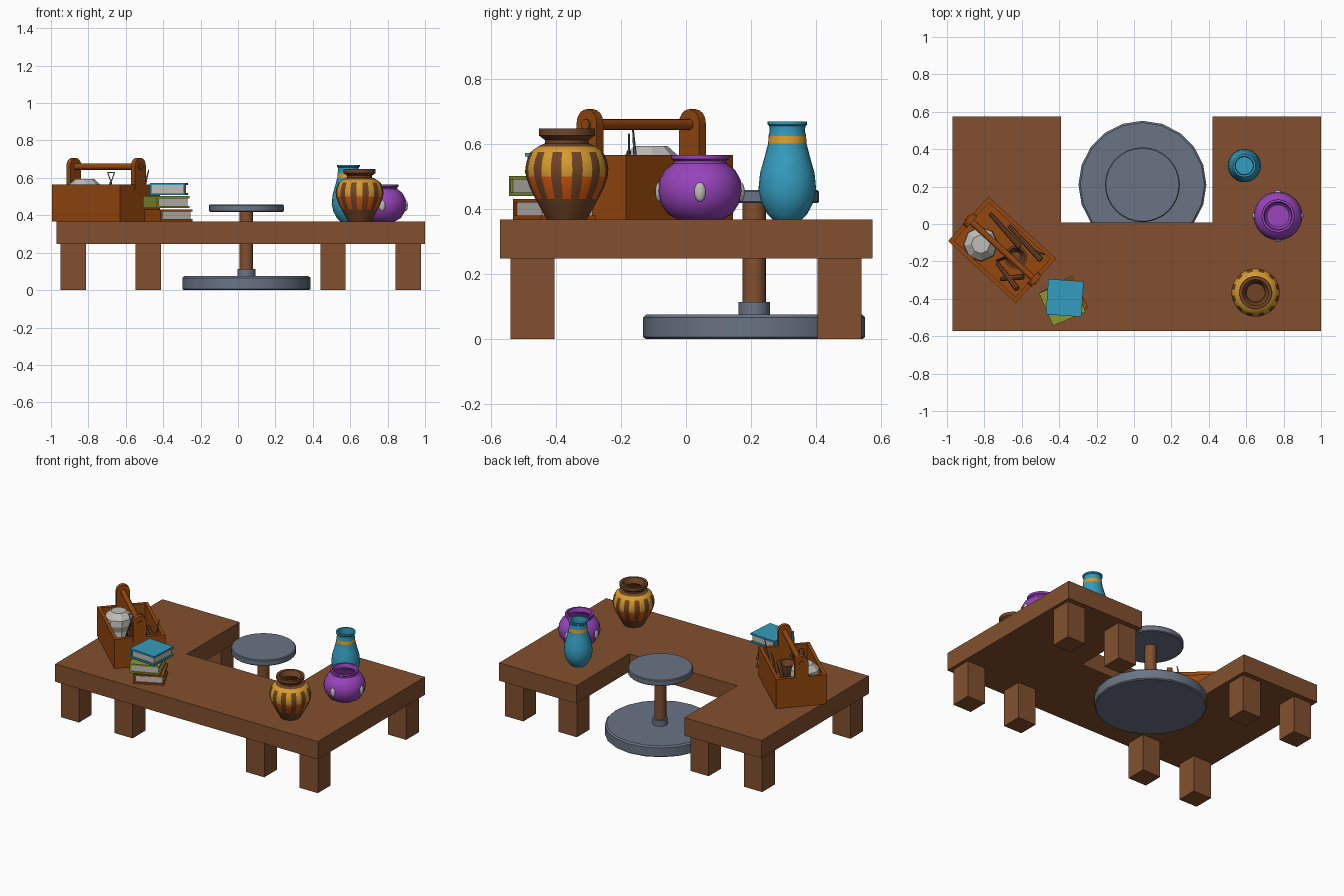
import bpy, bmesh, math
from mathutils import Matrix, Vector

if "Cube" in bpy.data.objects:
    bpy.data.objects.remove(bpy.data.objects["Cube"])

def material(name, r, g, b):
    m = bpy.data.materials.new(name)
    lin = lambda c: (c / 255 / 12.92) if c < 11 else ((c / 255 + 0.055) / 1.055) ** 2.4
    m.diffuse_color = (lin(r), lin(g), lin(b), 1)
    m.use_nodes = True
    m.node_tree.nodes["Principled BSDF"].inputs["Base Color"].default_value = m.diffuse_color
    return m

WOOD = material("table wood", 130, 80, 46)
BOXWOOD = material("orange wood", 150, 72, 14)
METAL = material("slate metal", 106, 116, 132)
CLAY = material("pale clay", 190, 188, 182)
BLUE = material("blue glaze", 52, 156, 190)
YELLOW = material("yellow glaze", 215, 155, 45)
PURPLE = material("purple glaze", 152, 68, 188)
ORANGE = material("orange glaze", 212, 88, 16)
BROWN = material("dark brown", 112, 68, 38)
GREEN = material("green cover", 138, 152, 48)
I = Matrix.Identity(4)

def finish(name, bm, mats, M=I, smooth=False):
    bmesh.ops.recalc_face_normals(bm, faces=bm.faces)
    me = bpy.data.meshes.new(name)
    bm.to_mesh(me)
    bm.free()
    for m in mats:
        me.materials.append(m)
    ob = bpy.data.objects.new(name, me)
    ob.matrix_world = M
    bpy.context.collection.objects.link(ob)
    if smooth:
        bpy.ops.object.select_all(action='DESELECT')
        ob.select_set(True)
        bpy.context.view_layer.objects.active = ob
        bpy.ops.object.shade_smooth_by_angle(angle=math.radians(35))
    return ob

def box(name, lo, hi, mat, M=I):
    bm = bmesh.new()
    bmesh.ops.create_cube(bm, size=1)
    for v in bm.verts:
        v.co = Vector([(a + b) / 2 + c * (b - a) for a, b, c in zip(lo, hi, v.co)])
    return finish(name, bm, [mat], M)

def prism(name, pts, axis, a, b, mat, M=I):
    """Extrude a 2D outline along z or x."""
    bm = bmesh.new()
    put = (lambda p, h: (p[0], p[1], h)) if axis == 'z' else (lambda p, h: (h, p[0], p[1]))
    f = bm.faces.new([bm.verts.new(put(p, a)) for p in pts])
    ext = bmesh.ops.extrude_face_region(bm, geom=[f])
    d = Vector(put((0, 0), b - a))
    bmesh.ops.translate(bm, vec=d, verts=[e for e in ext['geom'] if isinstance(e, bmesh.types.BMVert)])
    return finish(name, bm, [mat], M)

def lathe(name, prof, M, mats, n=24, rule=lambda z, i, r: 0, smooth=True):
    """Spin (radius, z) points; both ends are closed."""
    bm = bmesh.new()
    rings = [[bm.verts.new((r * math.cos(2 * math.pi * i / n), r * math.sin(2 * math.pi * i / n), z))
              for i in range(n)] for r, z in prof]
    for k in range(len(prof) - 1):
        zc, rc = (prof[k][1] + prof[k + 1][1]) / 2, k
        for i in range(n):
            j = (i + 1) % n
            f = bm.faces.new((rings[k][i], rings[k][j], rings[k + 1][j], rings[k + 1][i]))
            f.material_index = rule(zc, i, rc)
    bm.faces.new(rings[0])
    bm.faces.new(rings[-1])
    return finish(name, bm, mats, M, smooth)

def rod(name, a, b, r, mat, M=I, n=10, r2=None):
    a, b = Vector(a), Vector(b)
    R = (b - a).to_track_quat('Z', 'Y').to_matrix().to_4x4()
    L = (b - a).length
    return lathe(name, [(r, 0), (r if r2 is None else r2, L)], M @ Matrix.Translation(a) @ R, [mat], n)

def place(x, y, z=0, deg=0):
    return Matrix.Translation((x, y, z)) @ Matrix.Rotation(math.radians(deg), 4, 'Z')

# U-shaped table top and eight legs
prism("table_top", [(-.97, -.573), (1, -.573), (1, .575), (.42, .575), (.42, .008),
                    (-.39, .008), (-.39, .575), (-.97, .575)], 'z', .247, .368, WOOD)
for i, x in enumerate((-.882, -.48, .508, .91)):
    for side, y in (("front", -.473), ("back", .473)):
        box(f"{side}_leg_{i + 1}", (x - .068, y - .068, 0), (x + .068, y + .068, .25), WOOD)

# Potter's wheel
W = place(.045, .21, 0, 90)
lathe("wheel_base", [(.335, 0), (.342, .006), (.342, .066), (.332, .075)], W, [METAL], 20)
lathe("wheel_collar", [(.048, .072), (.048, .113)], W, [METAL], 20)
lathe("wheel_shaft", [(.036, .1), (.036, .425)], W, [WOOD], 20)
lathe("wheel_head", [(.195, .418), (.2, .423), (.2, .453), (.195, .458)], W, [METAL], 32)

# Tall blue vase with a yellow neck band
lathe("blue_vase", [(.045, .368), (.062, .385), (.08, .42), (.089, .46), (.084, .51), (.07, .56),
                    (.059, .602), (.058, .624), (.054, .64), (.056, .655), (.061, .66), (.061, .669),
                    (.05, .669), (.046, .64), (.05, .6), (.07, .52)],
      place(.59, .312), [BLUE, YELLOW], rule=lambda z, i, k: int(k == 6))

# Round purple pot with four pale studs
P = place(.77, .043)
lathe("purple_pot", [(.07, .368), (.1, .385), (.122, .42), (.13, .455), (.125, .49), (.108, .52),
                     (.082, .54), (.08, .547), (.088, .553), (.088, .566), (.076, .566), (.07, .54),
                     (.1, .5), (.11, .45), (.06, .395)], P, [PURPLE])
for i in range(4):
    bm = bmesh.new()
    bmesh.ops.create_uvsphere(bm, u_segments=12, v_segments=8, radius=1)
    bmesh.ops.scale(bm, vec=(.012, .018, .03), verts=bm.verts)
    finish(f"pot_stud_{i + 1}", bm, [CLAY], P @ Matrix.Rotation(i * math.pi / 2, 4, 'Z')
           @ Matrix.Translation((.126, 0, .452)), True)

# Striped jar: yellow over orange, brown stripes, foot and neck
def jar_rule(z, i, k):
    if k > 8 or z < .42 or z > .59:
        return 0
    if i % 2 == 0 and z < .57:
        return 0
    return 1 if z > .5 else 2
lathe("striped_jar", [(.062, .368), (.075, .39), (.097, .43), (.115, .465), (.127, .5), (.129, .525),
                      (.124, .55), (.113, .575), (.09, .592), (.068, .602), (.068, .612), (.087, .626),
                      (.087, .648), (.07, .648), (.052, .615), (.09, .57), (.1, .5), (.05, .4)],
      place(.65, -.367, 0, 7.5), [BROWN, YELLOW, ORANGE], rule=jar_rule)

# Stack of three books, spine on the local -x side
for name, x, y, z, deg, mat in (("bottom", -.372, -.405, .368, 27, BOXWOOD),
                                ("middle", -.383, -.42, .439, 23, GREEN),
                                ("top", -.37, -.395, .509, -4, BLUE)):
    B = place(x, y, z, deg)
    s, h = .095, .063
    box(f"{name}_book_back_cover", (-s, -s, 0), (s, s, .011), mat, B)
    box(f"{name}_book_front_cover", (-s, -s, h - .011), (s, s, h), mat, B)
    box(f"{name}_book_spine", (-s, -s, .011), (-s + .012, s, h - .011), mat, B)
    box(f"{name}_book_pages", (-s + .012, -s + .008, .011), (s - .008, s - .008, h - .011), CLAY, B)

# Carrying toolbox: floor, walls, rounded uprights and dowel handle
T = place(-.705, -.138, .368, -42.4)
L, D, H, t = .245, .16, .198, .022
box("toolbox_floor", (-L, -D, 0), (L, D, .02), BOXWOOD, T)
for s, side in ((-1, "left"), (1, "right")):
    y0, y1 = sorted((s * D, s * (D - t)))
    box(f"toolbox_{side}_wall", (-L, y0, .0), (L, y1, H), BOXWOOD, T)
    x0, x1 = sorted((s * L, s * (L - t)))
    box(f"toolbox_{side}_end", (x0, -D + t, 0), (x1, D - t, H), BOXWOOD, T)
    arch = [(-.042, H - .03), (.042, H - .03)] + [(.042 * math.cos(a * math.pi / 8),
            .297 + .042 * math.sin(a * math.pi / 8)) for a in range(9)]
    x0, x1 = sorted((s * (L + .004), s * (L - t - .004)))
    prism(f"toolbox_{side}_upright", arch, 'x', x0, x1, BOXWOOD, T)
rod("toolbox_handle", (-L - .012, 0, .292), (L + .012, 0, .292), .017, BOXWOOD, T, 12)

# Faceted clay lump on a stack of clay slabs
lathe("clay_lump", [(.05, .02), (.085, .06), (.08, .11), (.095, .15), (.09, .19), (.05, .226)],
      T @ Matrix.Translation((-.105, -.055, 0)), [CLAY], 8, smooth=False)

# Wooden tools standing and lying in the box
lathe("wooden_bowl", [(.04, .07), (.055, .1), (.062, .15), (.05, .15), (.03, .1)],
      T @ Matrix.Translation((.08, .02, 0)), [BROWN], 14)
for i, (a, b) in enumerate((((-.18, .10, .15), (.06, .075, .17)), ((-.06, .12, .12), (.19, .10, .16)),
                            ((.03, -.07, .06), (.2, -.10, .17)), ((.1, -.12, .1), (.18, -.03, .16)))):
    rod(f"wooden_tool_{i + 1}", a, b, .011, BROWN, T, 8, .016)

# Metal knife and wire loop tool
rod("knife", (.13, .11, .04), (.185, .135, .275), .011, METAL, T, 6, .003)
rod("loop_handle", (.02, -.06, .03), (.045, -.01, .21), .007, BROWN, T, 8)
apex = [(.045, -.01, .21), (.031, -.023, .262), (.059, .003, .262)]
for i in range(3):
    rod(f"loop_wire_{i + 1}", apex[i], apex[(i + 1) % 3], .003, METAL, T, 6)
